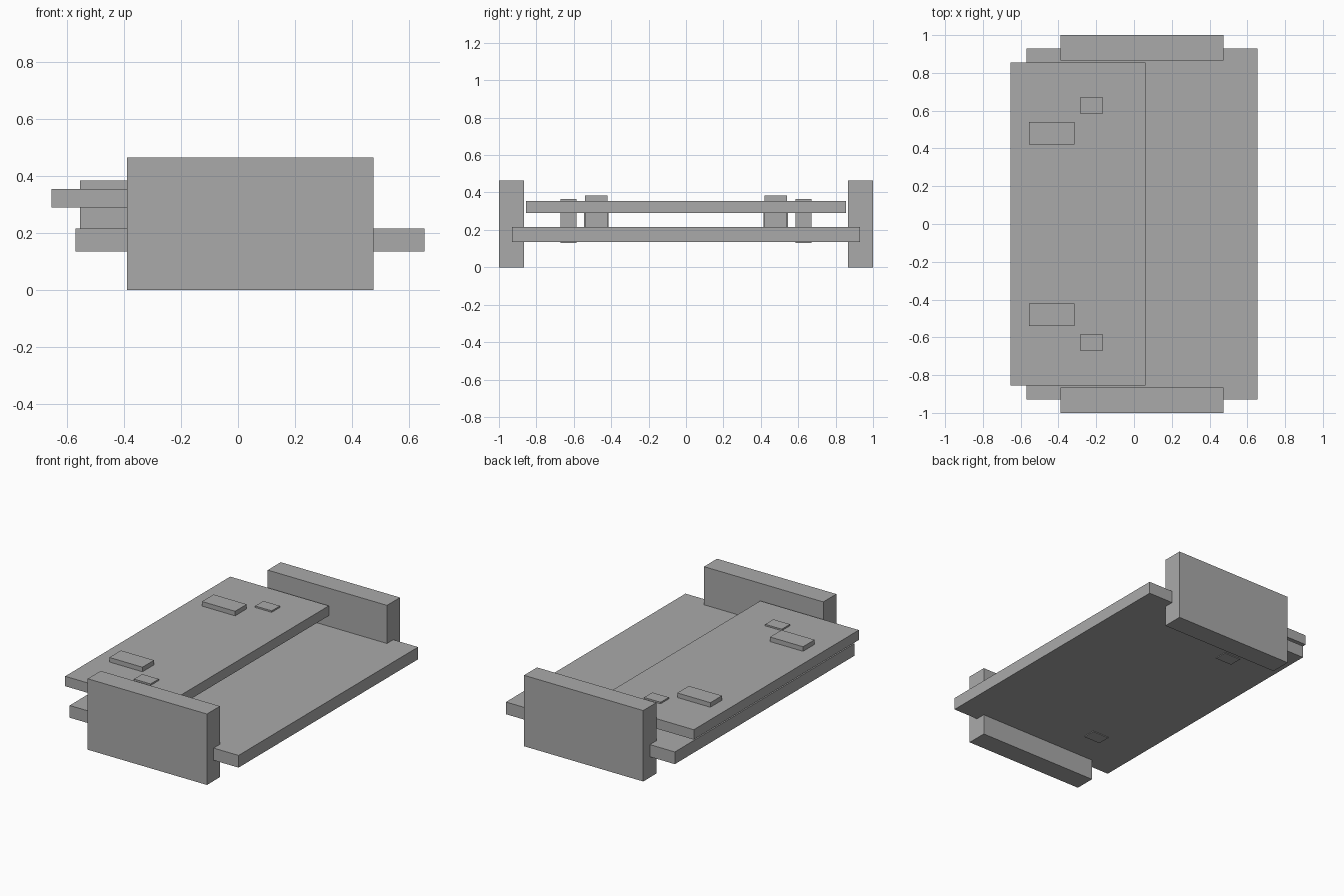
import bpy

cube = bpy.data.objects.get("Cube")
if cube:
    bpy.data.objects.remove(cube, do_unlink=True)

# One plain grey for every part
grey = bpy.data.materials.new("plain grey")
colour = (0.4, 0.4, 0.4, 1)
grey.diffuse_color = colour
grey.use_nodes = True
grey.node_tree.nodes["Principled BSDF"].inputs["Base Color"].default_value = colour


def box(name, xs, ys, zs):
    """Box filling the given x, y and z ranges."""
    spans = (xs, ys, zs)
    bpy.ops.mesh.primitive_cube_add(size=1, location=[sum(s) / 2 for s in spans])
    ob = bpy.context.object
    ob.name = name
    ob.scale = [s[1] - s[0] for s in spans]
    bpy.ops.object.transform_apply(location=False, rotation=False, scale=True)
    ob.data.materials.append(grey)


# Long boards
box("lower_board", (-0.57, 0.655), (-0.93, 0.93), (0.135, 0.215))
box("upper_board", (-0.655, 0.06), (-0.855, 0.855), (0.29, 0.355))

# Parts repeated at the front and back ends
for end, side in (("front", -1), ("back", 1)):
    def paired(name, xs, ys, zs):
        box(f"{end}_{name}", xs, sorted(side * y for y in ys), zs)

    paired("end_panel", (-0.39, 0.475), (0.865, 1.0), (0, 0.465))
    paired("spacer", (-0.525, -0.345), (0.415, 0.545), (0.215, 0.29))
    paired("cleat", (-0.555, -0.315), (0.42, 0.54), (0.215, 0.385))
    paired("pin", (-0.285, -0.165), (0.585, 0.67), (0.13, 0.365))
